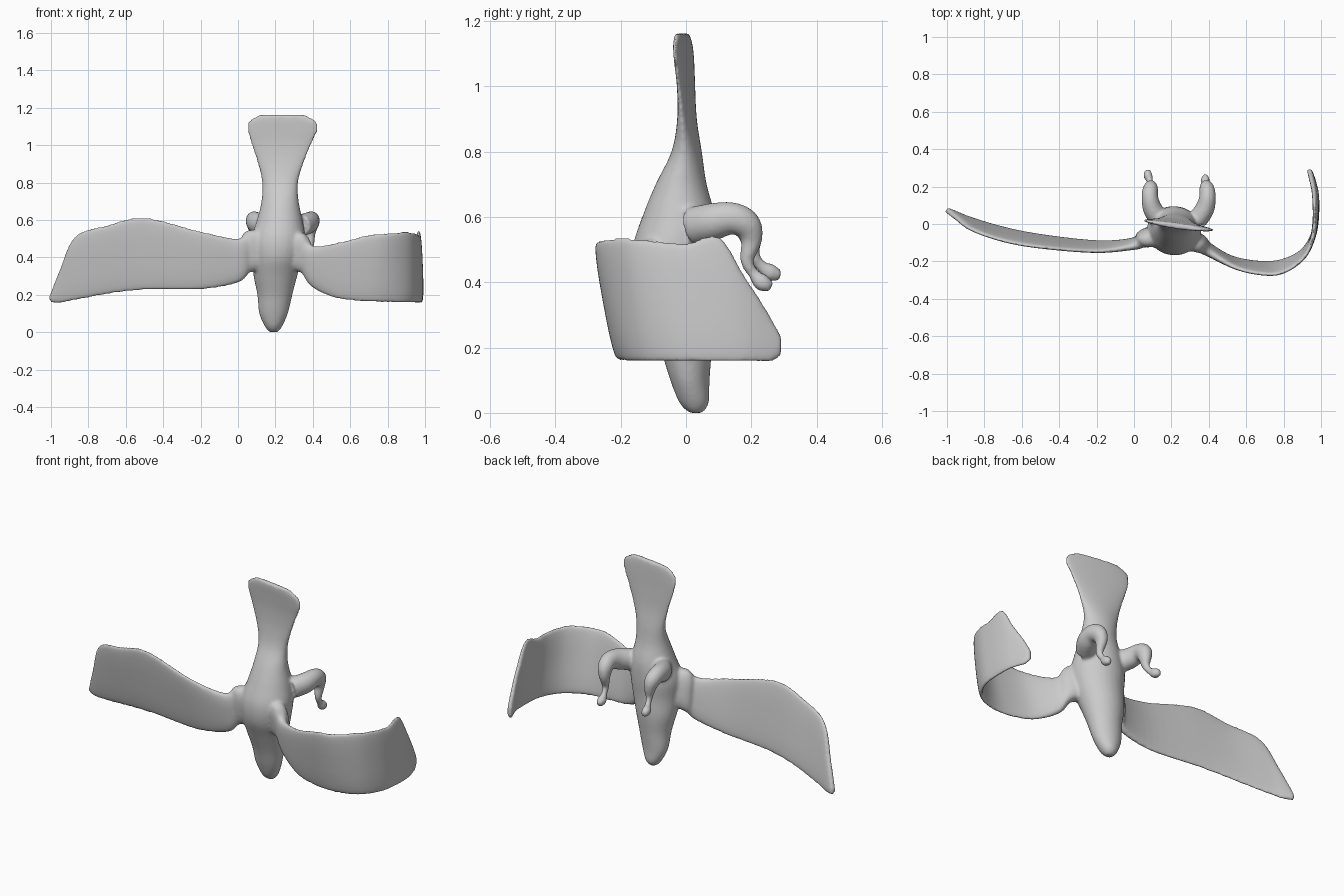
import bpy, bmesh, math
from mathutils import Vector


def resample(rows, n):
    """Catmull-Rom interpolation of a table of stations."""
    out = []
    for i in range(len(rows) - 1):
        a, b, c, d = (rows[max(i - 1, 0)], rows[i], rows[i + 1], rows[min(i + 2, len(rows) - 1)])
        for k in range(n):
            t = k / n
            out.append([0.5 * (2 * q + (r - p) * t + (2 * p - 5 * q + 4 * r - s) * t * t
                               + (3 * q - p - 3 * r + s) * t ** 3)
                        for p, q, r, s in zip(a, b, c, d)])
    return out + [list(rows[-1])]


def loft(name, rings):
    """Closed skin through rings of points."""
    bm = bmesh.new()
    loops = [[bm.verts.new(p) for p in ring] for ring in rings]
    n = len(loops[0])
    for a, b in zip(loops, loops[1:]):
        for i in range(n):
            j = (i + 1) % n
            bm.faces.new((a[i], a[j], b[j], b[i]))
    bm.faces.new(loops[0])
    bm.faces.new(loops[-1])
    bmesh.ops.recalc_face_normals(bm, faces=bm.faces)
    mesh = bpy.data.meshes.new(name)
    bm.to_mesh(mesh)
    bm.free()
    ob = bpy.data.objects.new(name, mesh)
    bpy.context.collection.objects.link(ob)
    return ob


def oval(centre, u, v, n=28, power=1.0):
    """Ring around centre with half axes u and v; power < 1 squares it off."""
    pts = []
    for i in range(n):
        c, s = math.cos(math.tau * i / n), math.sin(math.tau * i / n)
        pts.append(centre + u * math.copysign(abs(c) ** power, c)
                   + v * math.copysign(abs(s) ** power, s))
    return pts


# Body and fanned tail: z, centre x, centre y, half width, half depth
BODY = [(0.0, 0.19, 0.03, 0.022, 0.02), (0.03, 0.19, 0.025, 0.046, 0.045),
        (0.1, 0.19, 0.012, 0.077, 0.06), (0.2, 0.197, 0.0, 0.094, 0.08),
        (0.3, 0.2, -0.015, 0.117, 0.105), (0.4, 0.21, -0.035, 0.135, 0.125),
        (0.5, 0.215, -0.035, 0.145, 0.13), (0.6, 0.223, -0.022, 0.122, 0.112),
        (0.7, 0.225, -0.015, 0.1, 0.078), (0.8, 0.225, 0.002, 0.097, 0.045),
        (0.9, 0.228, 0.003, 0.124, 0.025), (1.0, 0.232, 0.0, 0.162, 0.017),
        (1.08, 0.238, -0.006, 0.192, 0.016), (1.13, 0.238, -0.01, 0.182, 0.016),
        (1.162, 0.235, -0.012, 0.125, 0.014)]
yaw = math.radians(-8)
ux, uy = Vector((math.cos(yaw), math.sin(yaw), 0)), Vector((-math.sin(yaw), math.cos(yaw), 0))
body = loft("bird", [oval(Vector((x, y, z)), ux * a, uy * b)
                     for z, x, y, a, b in resample(BODY, 5)])

# Wings: top edge xyz, bottom edge xyz, thickness
LEFT = [(0.2, -0.06, 0.54, 0.2, -0.05, 0.34, 0.13), (0.06, -0.09, 0.545, 0.06, -0.06, 0.32, 0.095),
        (0.0, -0.12, 0.5, 0.0, -0.09, 0.265, 0.055), (-0.2, -0.147, 0.54, -0.2, -0.095, 0.228, 0.036),
        (-0.5, -0.125, 0.614, -0.5, -0.06, 0.225, 0.034), (-0.7, -0.09, 0.573, -0.7, -0.02, 0.202, 0.034),
        (-0.87, -0.03, 0.515, -0.87, 0.03, 0.17, 0.034), (-0.95, 0.03, 0.34, -0.95, 0.06, 0.156, 0.032),
        (-1.004, 0.072, 0.2, -1.004, 0.08, 0.16, 0.028)]
RIGHT = [(0.2, -0.06, 0.54, 0.2, -0.05, 0.34, 0.13), (0.345, -0.12, 0.53, 0.34, -0.08, 0.32, 0.095),
         (0.4, -0.155, 0.462, 0.4, -0.12, 0.24, 0.06), (0.55, -0.238, 0.484, 0.53, -0.18, 0.18, 0.036),
         (0.7, -0.27, 0.522, 0.7, -0.205, 0.162, 0.034), (0.8, -0.258, 0.53, 0.82, -0.185, 0.158, 0.034),
         (0.9, -0.19, 0.538, 0.91, -0.13, 0.156, 0.032), (0.948, -0.1, 0.53, 0.967, -0.03, 0.156, 0.03),
         (0.965, 0.0, 0.522, 0.98, 0.08, 0.156, 0.03), (0.965, 0.1, 0.542, 0.978, 0.17, 0.155, 0.03),
         (0.96, 0.18, 0.42, 0.965, 0.22, 0.155, 0.03), (0.945, 0.25, 0.31, 0.95, 0.262, 0.156, 0.03),
         (0.937, 0.293, 0.23, 0.937, 0.291, 0.175, 0.026)]


def wing(name, table):
    rows = resample(table, 6)
    mids = [(Vector(r[:3]) + Vector(r[3:6])) / 2 for r in rows]
    rings = []
    for i, r in enumerate(rows):
        along = mids[min(i + 1, len(mids) - 1)] - mids[max(i - 1, 0)]
        along.z = 0
        half = (Vector(r[:3]) - Vector(r[3:6])) / 2
        out = along.cross(half).normalized()
        rings.append(oval(mids[i], half, out * r[6] / 2, power=0.75))
    return loft(name, rings)


parts = [body, wing("left_wing", LEFT), wing("right_wing", RIGHT)]

# Legs: bent thigh, thin shank and small foot as swept tubes: xyz, radius
THIGH = [(0.14, 0.02, 0.57, 0.06), (0.1, 0.08, 0.585, 0.058), (0.085, 0.14, 0.596, 0.05),
         (0.088, 0.185, 0.575, 0.046), (0.093, 0.2, 0.53, 0.034)]
FEET = {"left_leg": [(0.093, 0.205, 0.485, 0.021), (0.085, 0.23, 0.45, 0.018),
                     (0.075, 0.258, 0.43, 0.028), (0.073, 0.29, 0.42, 0.016)],
        "right_leg": [(0.09, 0.187, 0.465, 0.021), (0.095, 0.208, 0.425, 0.018),
                      (0.097, 0.232, 0.4, 0.028), (0.096, 0.262, 0.385, 0.016)]}


def leg(name, table, mirror):
    if mirror:
        table = [(0.478 - x, y, z, r) for x, y, z, r in table]
    rows = resample(table, 5)
    pts = [Vector(r[:3]) for r in rows]
    rings = []
    for i, r in enumerate(rows):
        t = (pts[min(i + 1, len(pts) - 1)] - pts[max(i - 1, 0)]).normalized()
        side = (Vector((1, 0, 0)) - t * t.x).normalized()
        rings.append(oval(pts[i], side * r[3] * 0.9, t.cross(side) * r[3], 16))
    return loft(name, rings)


for name, foot in FEET.items():
    parts.append(leg(name, THIGH + foot, name == "right_leg"))

# Fuse the parts into one sculpted skin and soften the joints
bpy.ops.object.select_all(action='DESELECT')
for p in parts:
    p.select_set(True)
bpy.context.view_layer.objects.active = body
bpy.ops.object.join()
fuse = body.modifiers.new("fuse", 'REMESH')
fuse.mode = 'VOXEL'
fuse.voxel_size = 0.008
fuse.use_smooth_shade = True
soft = body.modifiers.new("soften", 'SMOOTH')
soft.factor = 0.5
soft.iterations = 8
